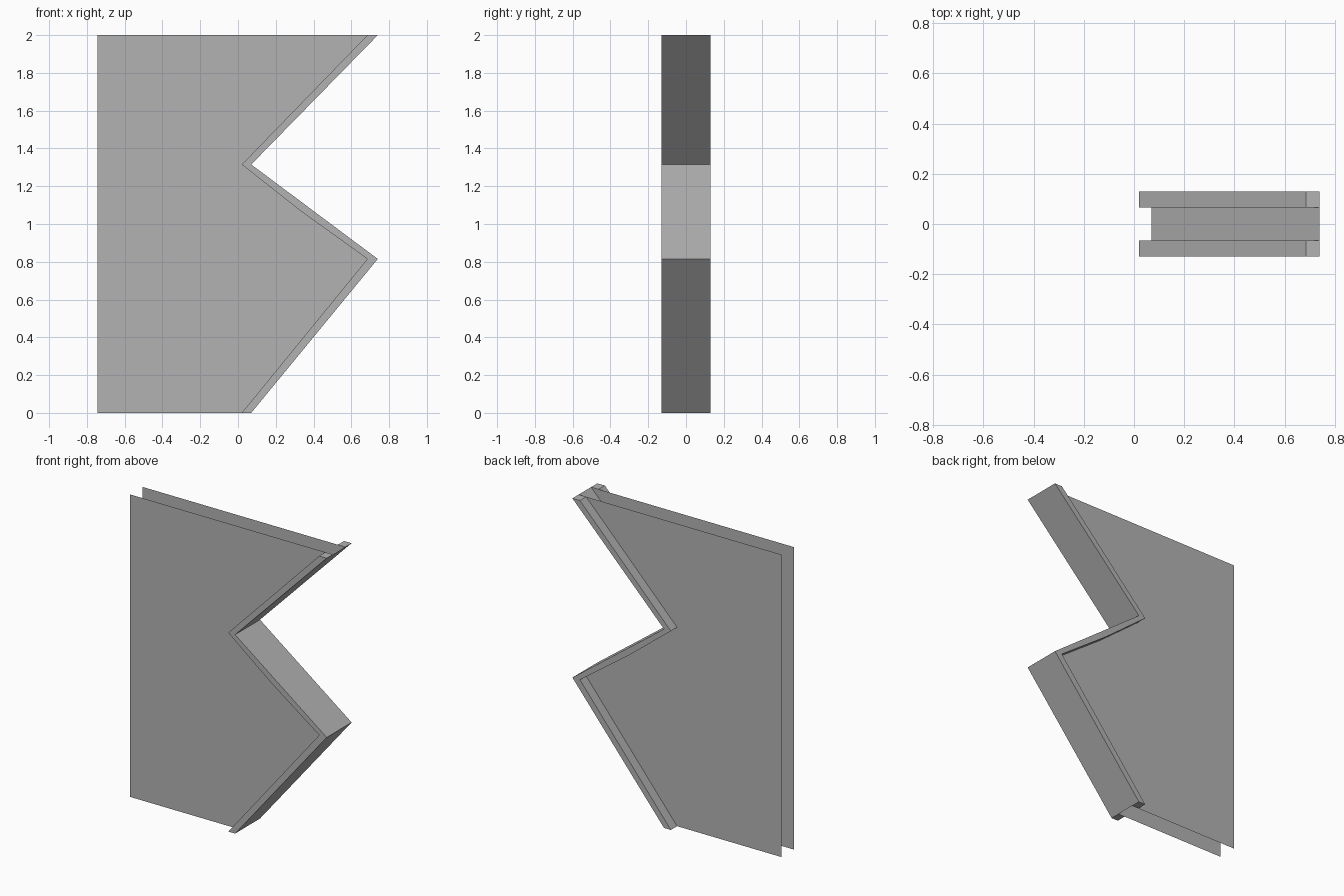
import bpy
import bmesh

cube = bpy.data.objects.get("Cube")
if cube:
    bpy.data.objects.remove(cube, do_unlink=True)

grey = bpy.data.materials.new("mid_grey")
grey.use_nodes = True
COLOUR = (0.45, 0.45, 0.45, 1)
grey.diffuse_color = COLOUR
grey.node_tree.nodes["Principled BSDF"].inputs["Base Color"].default_value = COLOUR

LEFT, HEIGHT = -0.745, 2.0
PLATE_Y, TRIM_Y = 0.065, 0.13

# Zigzag edge profiles (x, z), bottom to top
outer = [(0.07, 0), (0.74, 0.815), (0.405, 1.065), (0.07, 1.315), (0.74, HEIGHT)]
inner = [(0.02, 0), (0.685, 0.815), (0.33, 1.07), (0.02, 1.315), (0.685, HEIGHT)]


def finish(name, bm):
    mesh = bpy.data.meshes.new(name)
    bm.to_mesh(mesh)
    bm.free()
    mesh.materials.append(grey)
    obj = bpy.data.objects.new(name, mesh)
    bpy.context.collection.objects.link(obj)
    return obj


def row(bm, points, y):
    return [bm.verts.new((x, y, z)) for x, z in points]


def skin(bm, a, b):
    for i in range(len(a) - 1):
        bm.faces.new((a[i], b[i], b[i + 1], a[i + 1]))


# Thin side plates, set in from the trim
def plate(name, side):
    bm = bmesh.new()
    outline = [(LEFT, 0)] + inner + [(LEFT, HEIGHT)]
    face = bm.faces.new(row(bm, outline, side * PLATE_Y))
    bm.normal_update()
    if face.normal.y * side < 0:
        face.normal_flip()
    finish(name, bm)


# Raised, capped trim along the zigzag edge of each plate
def trim(name, side):
    bm = bmesh.new()
    rows = [row(bm, pts, side * y) for pts, y in (
        (inner, PLATE_Y), (outer, PLATE_Y), (outer, TRIM_Y), (inner, TRIM_Y))]
    for i in range(4):
        skin(bm, rows[i], rows[(i + 1) % 4])
    for end in (0, -1):
        bm.faces.new([r[end] for r in rows])
    bmesh.ops.recalc_face_normals(bm, faces=bm.faces[:])
    finish(name, bm)


for label, side in (("front", -1), ("back", 1)):
    plate(label + "_plate", side)
    trim(label + "_trim", side)

# Web joining the two trims, open behind
bm = bmesh.new()
skin(bm, row(bm, outer, -PLATE_Y), row(bm, outer, PLATE_Y))
finish("edge_web", bm)
